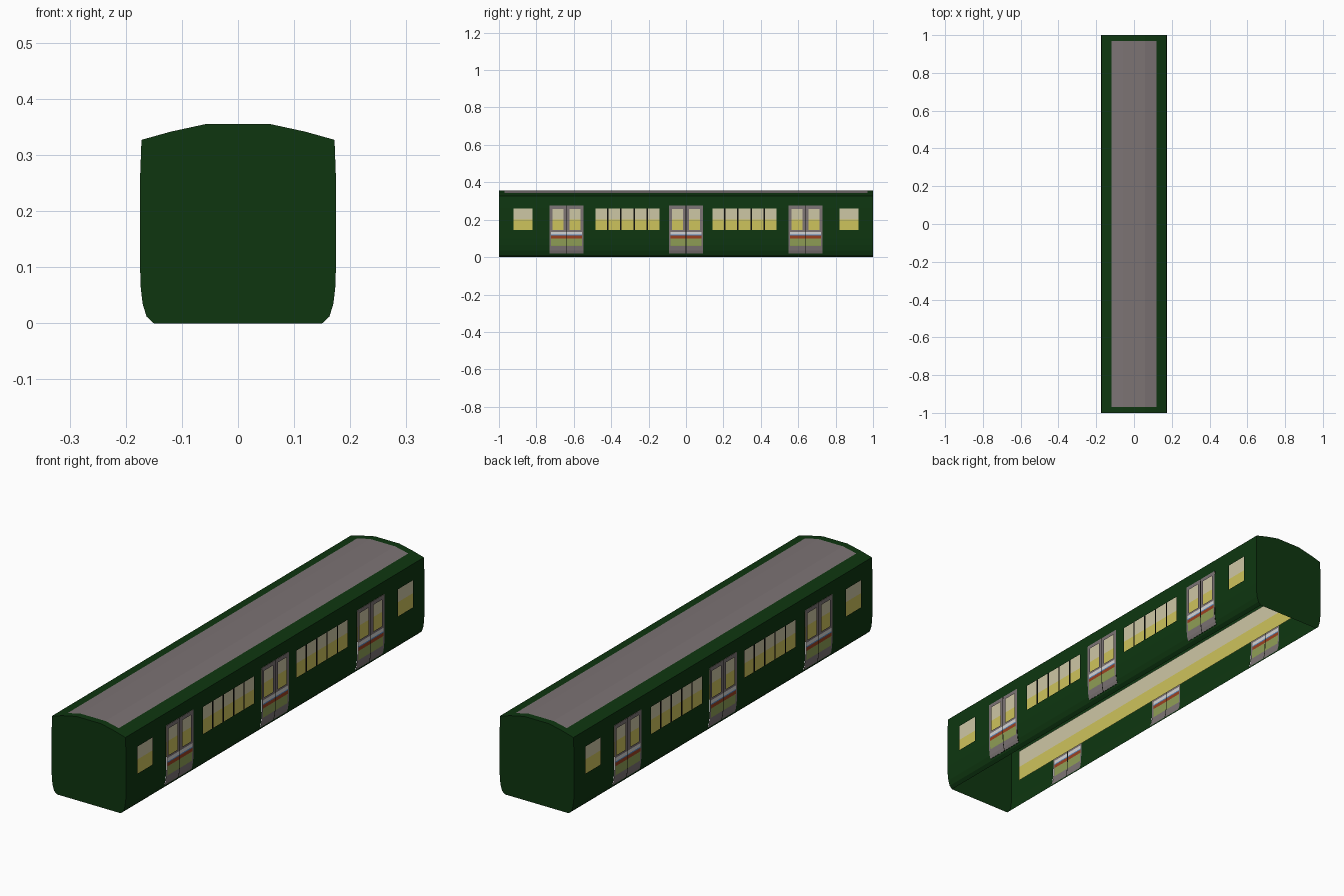
import bpy, bmesh

if "Cube" in bpy.data.objects:
    bpy.data.objects.remove(bpy.data.objects["Cube"])

def srgb(r, g, b):
    f = lambda c: c / 12.92 if c <= 0.04045 else ((c + 0.055) / 1.055) ** 2.4
    return (f(r / 255), f(g / 255), f(b / 255), 1)

COLOURS = {
    "dark_green": srgb(14, 54, 16), "warm_grey": srgb(124, 115, 116),
    "cream": srgb(206, 199, 165), "yellow": srgb(206, 195, 92),
    "leaf_green": srgb(143, 158, 86), "white": srgb(212, 212, 212),
    "rust_red": srgb(155, 65, 32), "blue": srgb(85, 135, 190),
    "black": srgb(14, 16, 12),
}
MATS = {}
for name, col in COLOURS.items():
    MATS[name] = bpy.data.materials.new(name)
    MATS[name].diffuse_color = col
INDEX = {n: i for i, n in enumerate(COLOURS)}

# Half cross-section of the car, from the open bottom up to the eaves
SIDE = [(.150, 0), (.163, .012), (.170, .035), (.1735, .065), (.1745, .1),
        (.1745, .26), (.172, .327)]
ROOF = [(.172, .327), (.12, .3415), (.058, .355)]

def side_x(z):
    for (x0, z0), (x1, z1) in zip(SIDE, SIDE[1:]):
        if z <= z1:
            return x0 + (x1 - x0) * (z - z0) / (z1 - z0)
    return SIDE[-1][0]

def finish(name, bm):
    loose = [v for v in bm.verts if not v.link_faces]
    bmesh.ops.delete(bm, geom=loose, context='VERTS')
    me = bpy.data.meshes.new(name)
    bm.to_mesh(me)
    bm.free()
    for m in MATS.values():
        me.materials.append(m)
    ob = bpy.data.objects.new(name, me)
    bpy.context.collection.objects.link(ob)
    return ob

def skin(name, profile, ys, rule, flip=False):
    """Sweep an (x, z) profile along y; rule(x, y, z) gives a colour or None for a hole."""
    bm = bmesh.new()
    rows = [[bm.verts.new((x, y, z)) for y in ys] for x, z in profile]
    for a, b in zip(rows, rows[1:]):
        for j in range(len(ys) - 1):
            quad = [a[j], a[j + 1], b[j + 1], b[j]]
            c = sum((v.co for v in quad), quad[0].co * 0) / 4
            colour = rule(abs(c.x), c.y, c.z)
            if colour:
                f = bm.faces.new(quad[::-1] if flip else quad)
                f.material_index = INDEX[colour]
    return finish(name, bm)

# Layout along the car
DOOR_Y, DOOR_HALF, DOOR_Z = (-.64, 0, .64), .091, (.02, .275)
WIN_Z = (.145, .26)
panes = [(.822, .922)] + [(.142 + .07 * i, .204 + .07 * i) for i in range(5)]
panes += [(-b, -a) for a, b in panes]

def wall_rule(x, y, z):
    if any(abs(y - d) < DOOR_HALF for d in DOOR_Y) and DOOR_Z[0] < z < DOOR_Z[1]:
        return None
    if WIN_Z[0] < z < WIN_Z[1]:
        if any(a < y < b for a, b in panes):
            return None
        if .142 < abs(y) < .484:
            return "black"          # mullions between panes
    return "dark_green"

def door_rule(centre):
    def rule(x, y, z):
        d = abs(y - centre)
        if d < .002:
            return "black"          # seam between the leaves
        if WIN_Z[0] < z < .258 and .016 < d < .075:
            return None             # leaf window
        if d < .083:
            for top, colour in ((.06, None), (.1, "leaf_green"), (.115, "rust_red"),
                                (.12, "blue"), (.135, "white")):
                if z < top:
                    return colour or "warm_grey"
        return "warm_grey"
    return rule

wall_z = [0, .012, .02, .035, .065, .1, .145, .26, .275, .327]
wall_y = sorted({-1, 1, *[e for p in panes for e in p],
                 *[d + s * DOOR_HALF for d in DOOR_Y for s in (-1, 1)]})
door_z = [.02, .035, .06, .065, .1, .115, .12, .135, .145, .258, .26, .275]
half = [.002, .016, .075, .083, DOOR_HALF]

for s, side in ((1, "right"), (-1, "left")):
    # Side wall with door and window openings
    skin(side + "_wall", [(s * side_x(z), z) for z in wall_z], wall_y, wall_rule, s < 0)
    # Striped double doors
    for i, d in enumerate(DOOR_Y):
        ys = [d - h for h in half[::-1]] + [d + h for h in half]
        skin(f"{side}_door_{i + 1}", [(s * (side_x(z) + .001), z) for z in door_z],
             ys, door_rule(d), s < 0)
    # Two-tone lining seen through the windows
    skin(side + "_window_lining", [(s * .168, z) for z in (.136, .2, .275)], [-.945, .945],
         lambda x, y, z: "cream" if z > .2 else "yellow", s < 0)

# Roof with grey centre panel
arch = ROOF + [(-x, z) for x, z in ROOF[::-1]]
skin("roof", arch, [-1, -.97, .97, 1],
     lambda x, y, z: "warm_grey" if x < .12 and abs(y) < .97 else "dark_green")

# Flat end walls
outline = SIDE + ROOF[1:]
outline += [(-x, z) for x, z in outline[::-1]]
for y, name in ((-1, "front_end"), (1, "back_end")):
    bm = bmesh.new()
    f = bm.faces.new([bm.verts.new((x, y, z)) for x, z in outline])
    f.normal_update()
    if f.normal.y * y < 0:
        f.normal_flip()
    f.material_index = INDEX["dark_green"]
    finish(name, bm)

for m in bpy.data.materials:
    if m.users and not m.is_grease_pencil:
        m.use_nodes = True
        m.node_tree.nodes["Principled BSDF"].inputs["Base Color"].default_value = m.diffuse_color
